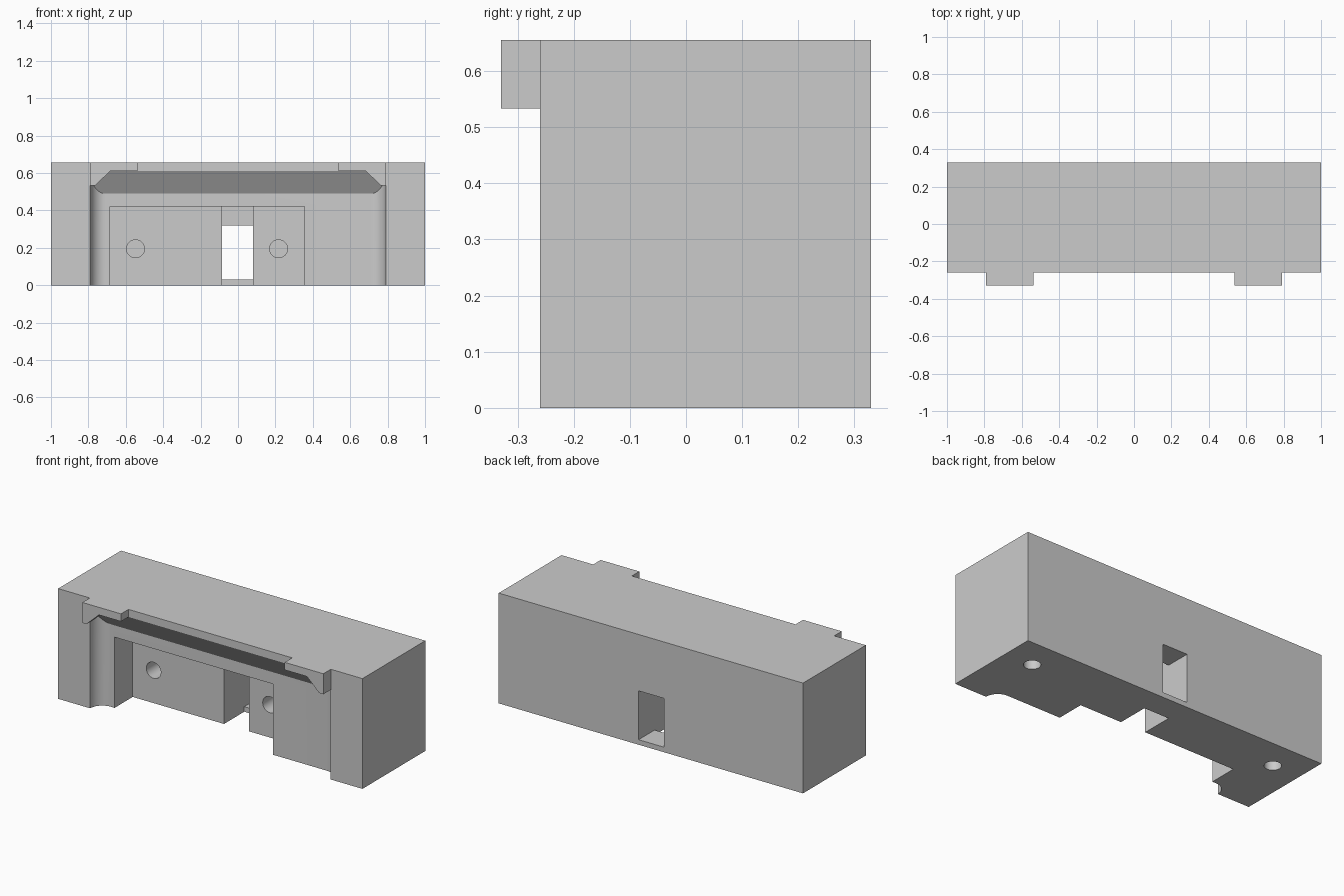
import bpy, bmesh
from math import sin, cos, pi, radians
from mathutils import Matrix

cube = bpy.data.objects.get("Cube")
if cube:
    bpy.data.objects.remove(cube, do_unlink=True)

FRONT, BACK, WALL = -0.26, 0.33, -0.18
HEIGHT = 0.655

# Single plain grey
grey = bpy.data.materials.new("plain grey")
grey.use_nodes = True
colour = (0.6, 0.6, 0.6, 1)
grey.diffuse_color = colour
grey.node_tree.nodes["Principled BSDF"].inputs["Base Color"].default_value = colour


def add_object(name, bm):
    bmesh.ops.recalc_face_normals(bm, faces=bm.faces)
    mesh = bpy.data.meshes.new(name)
    bm.to_mesh(mesh)
    bm.free()
    mesh.materials.append(grey)
    obj = bpy.data.objects.new(name, mesh)
    bpy.context.collection.objects.link(obj)
    return obj


def box(name, x0, x1, y0, y1, z0, z1):
    bm = bmesh.new()
    bmesh.ops.create_cube(bm, size=1)
    for v in bm.verts:
        v.co.x = x1 if v.co.x > 0 else x0
        v.co.y = y1 if v.co.y > 0 else y0
        v.co.z = z1 if v.co.z > 0 else z0
    return add_object(name, bm)


def prism(name, lower, upper):
    bm = bmesh.new()
    a = [bm.verts.new(p) for p in lower]
    b = [bm.verts.new(p) for p in upper]
    bm.faces.new(a)
    bm.faces.new(b)
    for i in range(len(a)):
        j = (i + 1) % len(a)
        bm.faces.new((a[i], a[j], b[j], b[i]))
    return add_object(name, bm)


def drill(name, place, radius, depth, along_y=False):
    bm = bmesh.new()
    turn = Matrix.Rotation(pi / 2, 4, "X") if along_y else Matrix()
    bmesh.ops.create_cone(bm, cap_ends=True, segments=32, radius1=radius,
                          radius2=radius, depth=depth,
                          matrix=Matrix.Translation(place) @ turn)
    return add_object(name, bm)


def activate(obj):
    bpy.ops.object.select_all(action="DESELECT")
    obj.select_set(True)
    bpy.context.view_layer.objects.active = obj


def cut(target, cutter):
    cutter.hide_render = True
    mod = target.modifiers.new("cut", "BOOLEAN")
    mod.operation = "DIFFERENCE"
    mod.solver = "EXACT"
    mod.object = cutter
    activate(target)
    bpy.ops.object.modifier_apply(modifier=mod.name)
    bpy.data.objects.remove(cutter, do_unlink=True)


body = box("main_block", -1, 1, FRONT, BACK, 0, HEIGHT)

# Wide front recess with rounded inner corners and a sloping ceiling
half, r = 0.79, 0.08
side = [(half, FRONT - 0.1)]
for i in range(13):
    t = pi / 2 * i / 12
    side.append((half - r + r * cos(t), FRONT + r * sin(t)))
plan = side + [(-x, y) for x, y in reversed(side)]
cut(body, prism("recess_cutter",
                [(x, y, -0.1) for x, y in plan],
                [(x, y, 0.49 + 1.5 * (WALL - y)) for x, y in plan]))

# Pocket, narrow channel and window through the back
cut(body, box("pocket_cutter", -0.685, 0.355, -0.4, -0.01, -0.1, 0.42))
cut(body, box("channel_cutter", -0.085, 0.08, -0.1, 0.18, -0.1, 0.42))
cut(body, box("window_cutter", -0.085, 0.08, 0.1, 0.5, 0.03, 0.32))

# Blind holes in the pocket wall and the underside
for x in (-0.548, 0.217):
    cut(body, drill("wall_hole_cutter", (x, 0.04, 0.195), 0.048, 0.3, True))
for x in (-0.82, 0.82):
    cut(body, drill("bottom_hole_cutter", (x, 0.15, 0.1), 0.046, 0.4))

activate(body)
bpy.ops.object.shade_smooth_by_angle(angle=radians(30))

# Chamfered tabs projecting from the top front edge
outline = [(0.538, HEIGHT), (0.538, 0.61), (0.683, 0.61),
           (0.765, 0.533), (0.792, 0.533), (0.792, HEIGHT)]
for name, s in (("left_tab", 1), ("right_tab", -1)):
    prism(name, [(s * x, BACK * -1, z) for x, z in outline],
          [(s * x, FRONT, z) for x, z in outline])
